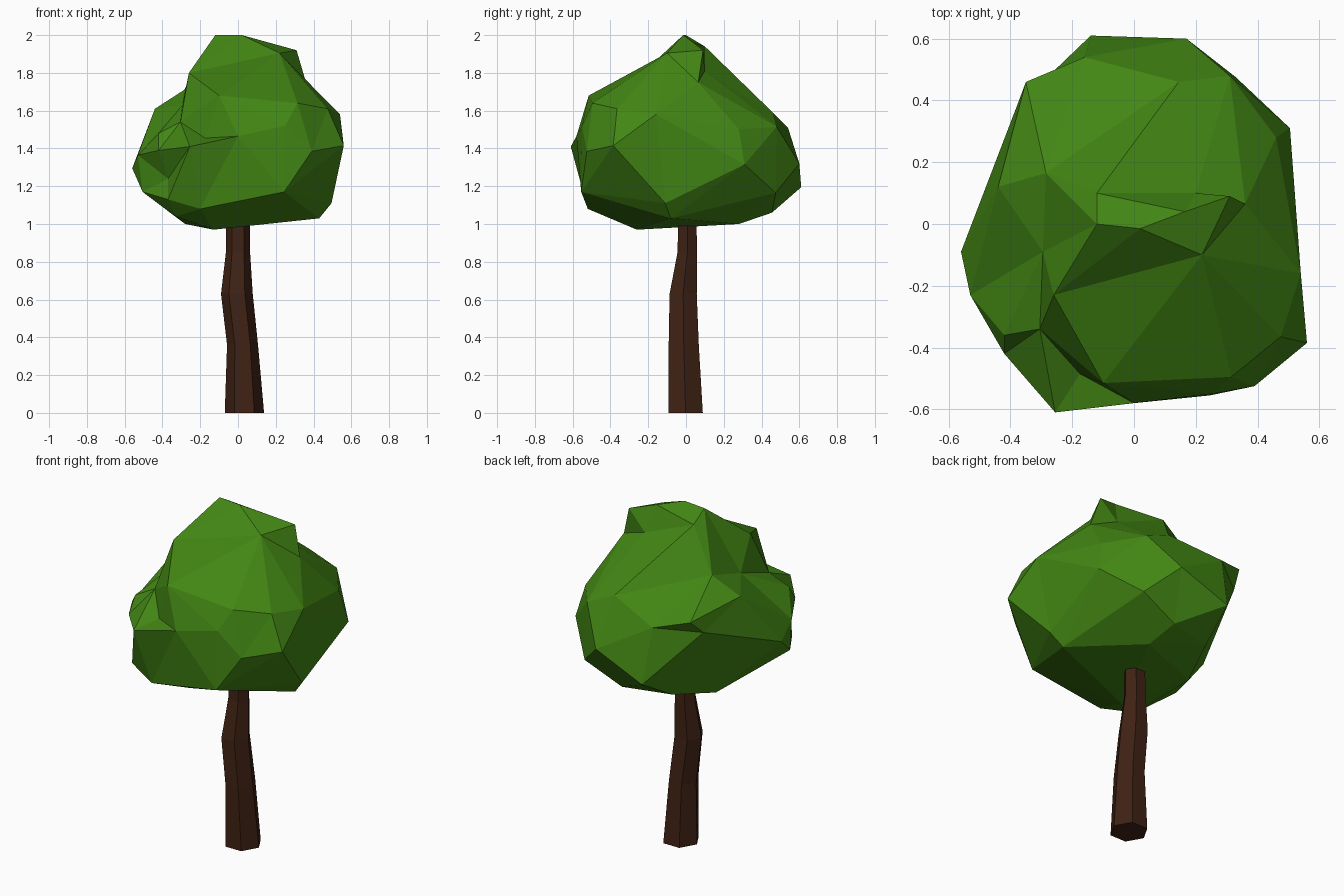
import bpy, bmesh
from math import cos, sin, pi
from mathutils import Vector


def finish(bm, name, color):
    bmesh.ops.recalc_face_normals(bm, faces=bm.faces[:])
    mesh = bpy.data.meshes.new(name)
    bm.to_mesh(mesh)
    bm.free()
    mat = bpy.data.materials.new(name + "_color")
    mat.diffuse_color = color
    mesh.materials.append(mat)
    obj = bpy.data.objects.new(name, mesh)
    bpy.context.collection.objects.link(obj)


# Trunk: crooked tapered six-sided loft (z, centre x, centre y, radius x, radius y)
rings = [(0, .034, -.002, .104, .105), (.36, .024, -.012, .082, .092),
         (.63, -.006, -.015, .084, .083), (.85, .000, .007, .064, .060),
         (1.15, .002, .007, .063, .052)]
bm = bmesh.new()
loops = [[bm.verts.new((cx + rx * cos(i * pi / 3), cy + ry * sin(i * pi / 3), z))
          for i in range(6)] for z, cx, cy, rx, ry in rings]
for a, b in zip(loops, loops[1:]):
    for i in range(6):
        j = (i + 1) % 6
        bm.faces.new((a[i], a[j], b[j], b[i]))
bm.faces.new(loops[0])
bm.faces.new(loops[-1])
finish(bm, "trunk", (.05, .016, .007, 1))

# Crown: lumpy corners, joined by hulling their directions from the crown centre
corners = [
    # top, with the notch behind it
    (-.12, 0, 2), (.02, -.015, 2), (.31, .09, 1.92), (.22, -.10, 1.905),
    (.36, .065, 1.75), (-.12, .10, 1.94), (-.26, -.23, 1.80), (-.285, .165, 1.71),
    (.165, .04, 1.96), (.20, .10, 1.81),
    # front
    (-.10, -.515, 1.68), (-.175, -.485, 1.455), (-.255, -.61, 1.41), (0, -.58, 1.465),
    (.25, -.55, 1.52), (.315, -.495, 1.64), (.39, -.525, 1.385), (.245, -.555, 1.17),
    (-.37, -.46, 1.13), (-.20, -.52, 1.08), (-.33, -.38, 1.04),
    # right
    (.475, -.365, 1.61), (.56, -.385, 1.415), (.54, -.16, 1.58), (.46, .28, 1.50),
    (.505, .31, 1.315), (.495, -.11, 1.11), (.43, -.08, 1.03),
    # back
    (.31, .48, 1.515), (.145, .46, 1.59), (-.16, .54, 1.51), (.17, .60, 1.32),
    (-.14, .61, 1.195), (.33, .475, 1.165), (-.35, .46, 1.56), (-.38, .38, 1.48),
    (-.18, .38, 1.06), (.10, .455, 1.06),
    # left, with the ledge on its shoulder
    (-.44, .12, 1.61), (-.42, -.36, 1.48), (-.305, -.34, 1.54), (-.42, -.42, 1.39),
    (-.37, -.38, 1.24), (-.53, -.23, 1.365), (-.56, -.09, 1.295), (-.505, -.25, 1.17),
    (-.295, -.09, 1.63),
    # underside
    (-.28, .12, 1.0), (-.13, -.26, .97), (.13, .28, 1.0),
]
centre = Vector((0, 0, 1.4))
bm = bmesh.new()
home = {}
for p in map(Vector, corners):
    home[bm.verts.new((p - centre).normalized())] = p
bmesh.ops.convex_hull(bm, input=bm.verts[:])
for v in bm.verts:
    v.co = home[v]
finish(bm, "leafy_crown", (.055, .24, .007, 1))
